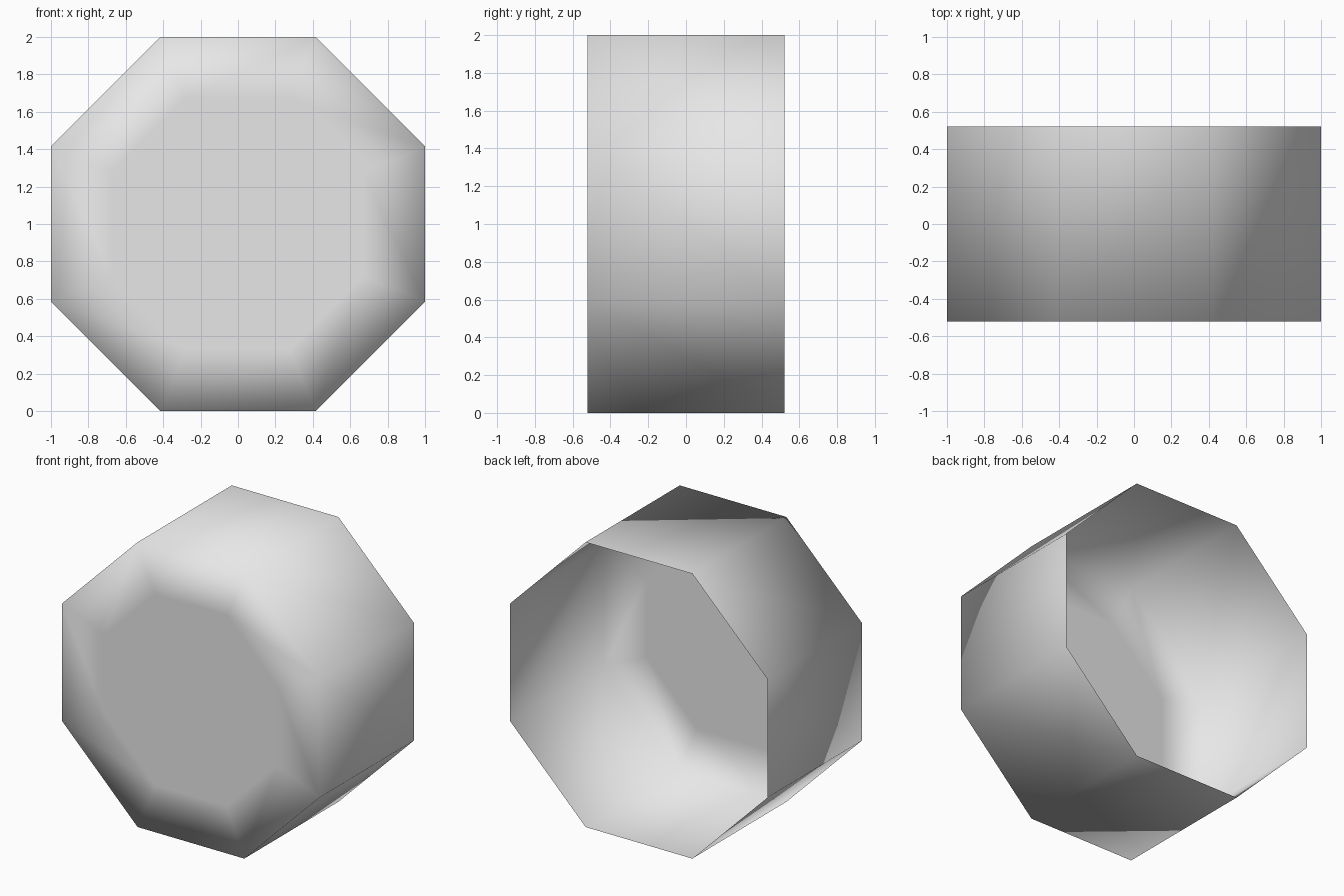
import bpy
import bmesh
from math import cos, sin, pi

SIDES = 8
HALF_DEPTH = 0.522
RADIUS = 1 / cos(pi / SIDES)      # flat sides sit one unit from the axis
INNER = 0.67                      # size of the flat centre of the front cap

cube = bpy.data.objects.get("Cube")
if cube:
    bpy.data.objects.remove(cube, do_unlink=True)

grey = bpy.data.materials.new("light grey")
grey.use_nodes = True
grey.diffuse_color = (0.8, 0.8, 0.8, 1)
grey.node_tree.nodes["Principled BSDF"].inputs["Base Color"].default_value = (0.8, 0.8, 0.8, 1)

bm = bmesh.new()


def ring(radius, y):
    """Octagon of vertices facing the front, flat side down."""
    angles = [2 * pi * (i + 0.5) / SIDES for i in range(SIDES)]
    return [bm.verts.new((radius * cos(a), y, 1 + radius * sin(a))) for a in angles]


def bridge(a, b):
    for i in range(SIDES):
        j = (i + 1) % SIDES
        bm.faces.new((a[i], a[j], b[j], b[i]))


# Open back rim, side wall, cap border and flat cap centre
back = ring(RADIUS, HALF_DEPTH)
front = ring(RADIUS, -HALF_DEPTH)
centre = ring(RADIUS * INNER, -HALF_DEPTH)
bridge(back, front)
bridge(front, centre)
cap = bm.faces.new(centre)

# Outward normals, smooth all over
bm.normal_update()
bmesh.ops.recalc_face_normals(bm, faces=bm.faces[:])
bm.normal_update()
if cap.normal.y > 0:
    bmesh.ops.reverse_faces(bm, faces=bm.faces[:])
for face in bm.faces:
    face.smooth = True

mesh = bpy.data.meshes.new("octagonal_cup")
bm.to_mesh(mesh)
bm.free()
mesh.materials.append(grey)
cup = bpy.data.objects.new("octagonal_cup", mesh)
bpy.context.collection.objects.link(cup)
